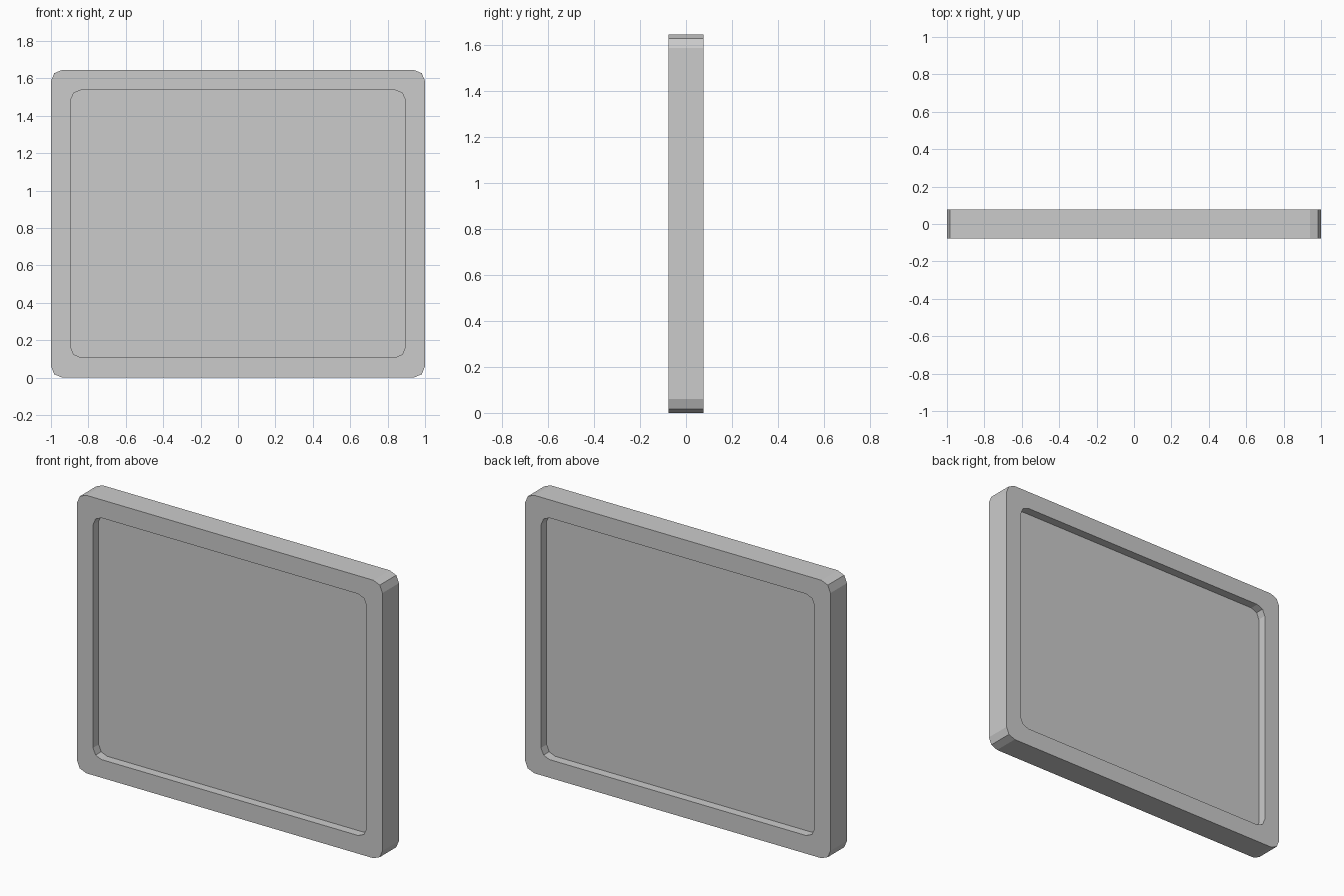
import bpy, bmesh, math

if "Cube" in bpy.data.objects:
    bpy.data.objects.remove(bpy.data.objects["Cube"])

HEIGHT = 1.645
STEPS = 2  # segments per rounded corner


def rounded_loop(bm, hw, hh, r, y):
    """Rounded rectangle of vertices in the xz plane at depth y."""
    verts = []
    for k, (sx, sz) in enumerate([(1, 1), (-1, 1), (-1, -1), (1, -1)]):
        for i in range(STEPS + 1):
            a = math.pi / 2 * (k + i / STEPS)
            verts.append(bm.verts.new((sx * (hw - r) + r * math.cos(a), y,
                                       HEIGHT / 2 + sz * (hh - r) + r * math.sin(a))))
    return verts


def make_object(name, sections, capped):
    """Skin a series of rounded loops; cap the ends or close into a ring."""
    bm = bmesh.new()
    loops = [rounded_loop(bm, *s) for s in sections]
    n = len(loops[0])
    pairs = list(zip(loops, loops[1:]))
    if not capped:
        pairs.append((loops[-1], loops[0]))
    for a, b in pairs:
        for i in range(n):
            j = (i + 1) % n
            bm.faces.new((a[i], a[j], b[j], b[i]))
    if capped:
        bm.faces.new(loops[0])
        bm.faces.new(loops[-1])
    bmesh.ops.recalc_face_normals(bm, faces=bm.faces[:])
    mesh = bpy.data.meshes.new(name)
    bm.to_mesh(mesh)
    bm.free()
    obj = bpy.data.objects.new(name, mesh)
    bpy.context.collection.objects.link(obj)
    return obj


# Rim and panel in one solid: recess floor, rim front, outer wall, rim back, recess floor
outer = (1.0, HEIGHT / 2, 0.06)
inner = (0.895, 0.715, 0.055)
T, P = 0.077, 0.025  # half thickness of rim and panel
make_object("framed_panel", [(*inner, -P), (*inner, -T), (*outer, -T),
                             (*outer, T), (*inner, T), (*inner, P)], True)
